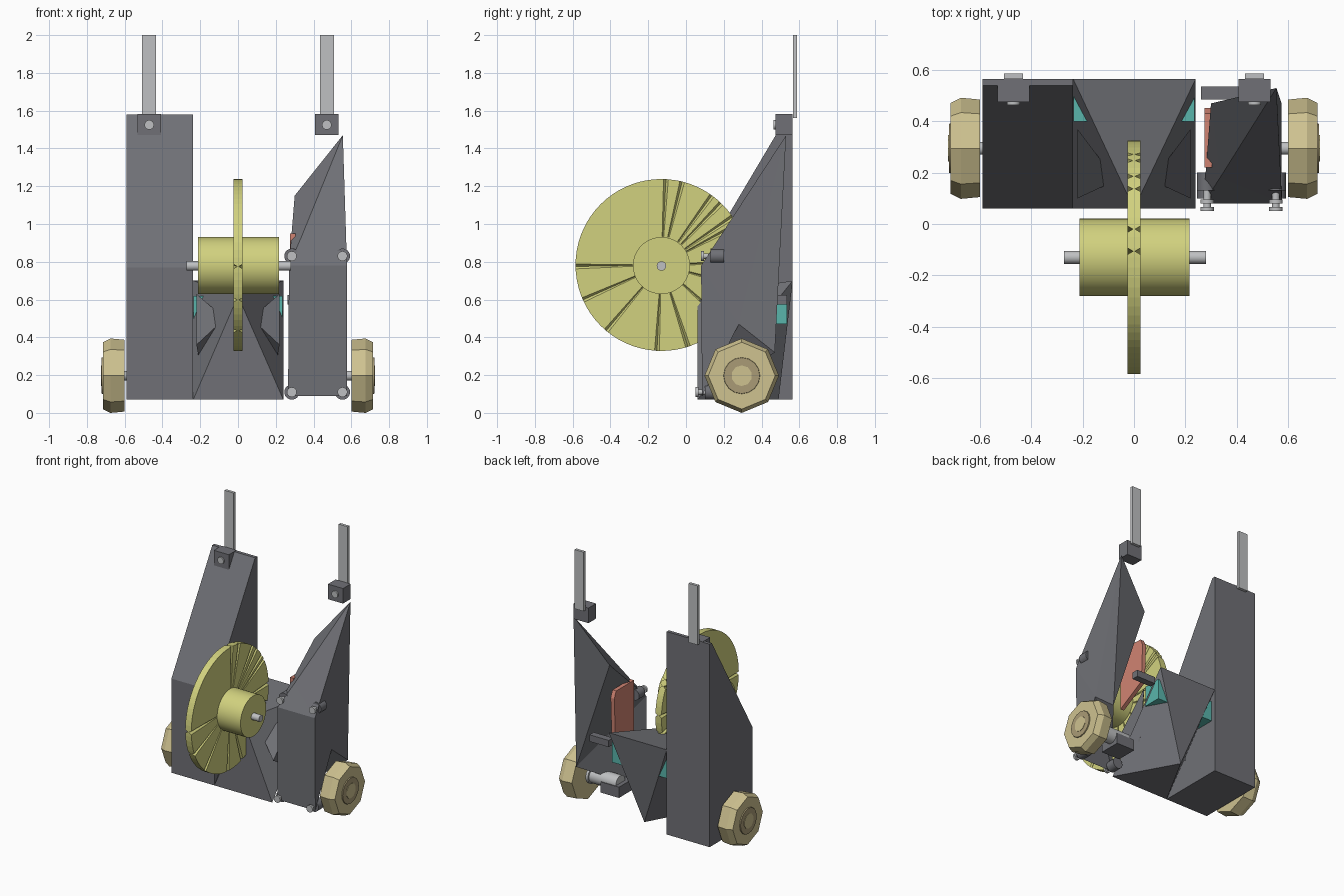
import bpy, bmesh, math
from mathutils import Vector

if "Cube" in bpy.data.objects:
    bpy.data.objects.remove(bpy.data.objects["Cube"])


def material(name, r, g, b):
    m = bpy.data.materials.new(name)
    m.use_nodes = True
    m.diffuse_color = (r, g, b, 1)
    m.node_tree.nodes["Principled BSDF"].inputs["Base Color"].default_value = (r, g, b, 1)
    return m


GREY = material("dark grey", .16, .163, .18)
STEEL = material("light steel", .52, .53, .54)
YELLOW = material("pale yellow", .64, .64, .21)
TAN = material("tan", .62, .54, .28)
BROWN = material("hub brown", .40, .33, .18)
TEAL = material("teal", .10, .46, .41)
PINK = material("salmon", .63, .23, .17)


def finish(bm, name, mat, smooth=False):
    bmesh.ops.recalc_face_normals(bm, faces=bm.faces)
    mesh = bpy.data.meshes.new(name)
    bm.to_mesh(mesh)
    bm.free()
    mesh.materials.append(mat)
    ob = bpy.data.objects.new(name, mesh)
    bpy.context.collection.objects.link(ob)
    if smooth:
        bpy.ops.object.select_all(action='DESELECT')
        ob.select_set(True)
        bpy.context.view_layer.objects.active = ob
        bpy.ops.object.shade_smooth_by_angle(angle=math.radians(35))
    return ob


def solid(name, mat, points, faces):
    """Closed faceted solid; points are labelled by letter, faces spelled as words."""
    bm = bmesh.new()
    v = {k: bm.verts.new(p) for k, p in points.items()}
    for f in faces.split():
        bm.faces.new([v[c] for c in f])
    return finish(bm, name, mat)


def box(name, mat, x, y, z):
    bm = bmesh.new()
    bmesh.ops.create_cube(bm, size=1)
    for v in bm.verts:
        v.co = [(a + b) / 2 + c * (b - a) for (a, b), c in zip((x, y, z), v.co)]
    return finish(bm, name, mat)


def prism(name, mat, x0, x1, outline):
    """Extrude a (y, z) outline along x."""
    bm = bmesh.new()
    face = bm.faces.new([bm.verts.new((x0, y, z)) for y, z in outline])
    moved = bmesh.ops.extrude_face_region(bm, geom=[face])["geom"]
    bmesh.ops.translate(bm, vec=(x1 - x0, 0, 0),
                        verts=[g for g in moved if isinstance(g, bmesh.types.BMVert)])
    return finish(bm, name, mat)


def rod(name, mat, start, end, radius, radius2=None, sides=24, turn=0):
    """Cylinder or cone between two points."""
    a, b = Vector(start), Vector(end)
    d = b - a
    bm = bmesh.new()
    bmesh.ops.create_cone(bm, cap_ends=True, segments=sides, radius1=radius,
                          radius2=radius if radius2 is None else radius2, depth=d.length)
    rot = d.to_track_quat('Z', 'Y').to_matrix()
    for v in bm.verts:
        c, s = math.cos(turn), math.sin(turn)
        p = Vector((v.co.x * c - v.co.y * s, v.co.x * s + v.co.y * c, v.co.z))
        v.co = (a + b) / 2 + rot @ p
    return finish(bm, name, mat, sides > 12)


# Tall right tower with sloping front
prism("tower", GREY, -.59, -.237,
      [(.06, .07), (.06, .77), (.54, 1.58), (.565, 1.58), (.565, .07)])

# Faceted left shell
solid("left_shell", GREY, {
    "A": (.265, .085, .09), "B": (.577, .085, .09), "C": (.577, .08, .78), "D": (.27, .08, .78),
    "N": (.335, .18, .93), "P": (.555, .53, 1.47), "Q": (.30, .47, 1.15),
    "R": (.575, .47, .32), "S": (.575, .28, .47)},
    "ABCD DCN CPN NPQ PQR QND QDR DAR ABS ASR BCS CPS SPR")

# Centre body of opposing triangles
solid("centre_body", GREY, {
    "T": (-.237, .565, .70), "U": (.24, .565, .70), "F": (0, .06, .62),
    "L": (-.237, .06, .07), "M": (.24, .06, .07), "K": (0, .49, .07)},
    "TUF LMF TUK LMK TFL TLK UFM UMK")

for s, side in ((-1, "right"), (1, "left")):
    # Side fins and teal inserts of the centre body
    solid(side + "_fin", GREY, {
        "A": (s * .07, .17, .5), "B": (s * .22, .37, .63),
        "C": (s * .22, .10, .36), "D": (s * .2, .3, .25)}, "ABC ABD ACD BCD")
    box(side + "_insert", TEAL, sorted((s * .15, s * .235)), (.40, .535), (.47, .62))

    # Mast with clamp and screw
    cx = s * .47
    box(side + "_clamp", GREY, (cx - .062, cx + .062), (.475, .565), (1.47, 1.582))
    box(side + "_mast", STEEL, (cx - .037, cx + .037), (.566, .587), (1.56, 2))
    rod(side + "_clamp_screw", STEEL, (cx, .48, 1.525), (cx, .464, 1.525), .025)

    # Octagonal road wheel with hub and axle
    y, z = .295, .197
    rod(side + "_wheel_inner", TAN, (s * .60, y, z), (s * .675, y, z), .19, .197, 8)
    rod(side + "_wheel_outer", TAN, (s * .675, y, z), (s * .715, y, z), .197, .177, 8)
    rod(side + "_hub", BROWN, (s * .70, y, z), (s * .722, y, z), .10, .095, 16)
    rod(side + "_hub_cap", TAN, (s * .70, y, z), (s * .725, y, z), .055, sides=10)
    rod(side + "_axle", STEEL, (s * .5, y, z), (s * .61, y, z), .025)

# Drive motor under the shell
rod("motor", STEEL, (.33, .30, .2), (.55, .30, .2), .055)
rod("motor_flange", STEEL, (.555, .295, .2), (.575, .295, .2), .065)
box("motor_mount", GREY, (.30, .45), (.2, .36), (.12, .2))

# Small rear arm and salmon panel
box("rear_arm", GREY, (.262, .42), (.485, .535), (.575, .625))
prism("side_panel", PINK, .274, .304,
      [(.22, .50), (.44, .62), (.452, .90), (.43, .95), (.22, .95)])

# Bolts on the front of the shell
for bx in (.285, .553):
    for bz, by in ((.83, .08), (.11, .05)):
        rod("bolt_head", STEEL, (bx, by, bz), (bx, by + .016, bz), .026)
        rod("bolt_shaft", STEEL, (bx, by, bz), (bx, by + .1, bz), .015)
        rod("bolt_boss", GREY, (bx, by + .05, bz), (bx, by + .12, bz), .04)


def grooved_disc(name, mat, centre, inner, outer, half, grooves):
    """Disc with radial V grooves cut into both faces."""
    stations = [(math.radians(a * 5), half) for a in range(72)
                if all(abs((a * 5 - g + 180) % 360 - 180) > 2.2 for g in grooves)]
    for g in grooves:
        stations += [(math.radians((g + d) % 360), t)
                     for d, t in ((-1.6, half), (0, .004), (1.6, half))]
    stations.sort()
    bm = bmesh.new()
    rings = []
    for r, grooved in ((inner, False), (outer, True)):
        for s in (-1, 1):
            rings.append([bm.verts.new(centre + Vector(
                (s * (t if grooved else half), r * math.cos(a), r * math.sin(a))))
                for a, t in stations])
    back_in, front_in, back_out, front_out = rings
    n = len(stations)
    for i in range(n):
        j = (i + 1) % n
        for p, q in ((back_in, back_out), (front_in, front_out), (back_out, front_out)):
            bm.faces.new((p[i], p[j], q[j], q[i]))
    bm.faces.new(back_in)
    bm.faces.new(front_in)
    return finish(bm, name, mat)


# Spinning disc with drum and spindle
hub = Vector((0, -.13, .783))
grooved_disc("weapon_disc", YELLOW, hub, .152, .455, .025,
             (2, 28, 34, 46, 54, 76, 87, 181, 204, 230, 267, 288, 318, 345))
rod("disc_drum", YELLOW, (-.212, -.13, .78), (.217, -.13, .78), .151, sides=48)
rod("disc_spindle", STEEL, (-.273, -.13, .778), (.28, -.13, .778), .025)
